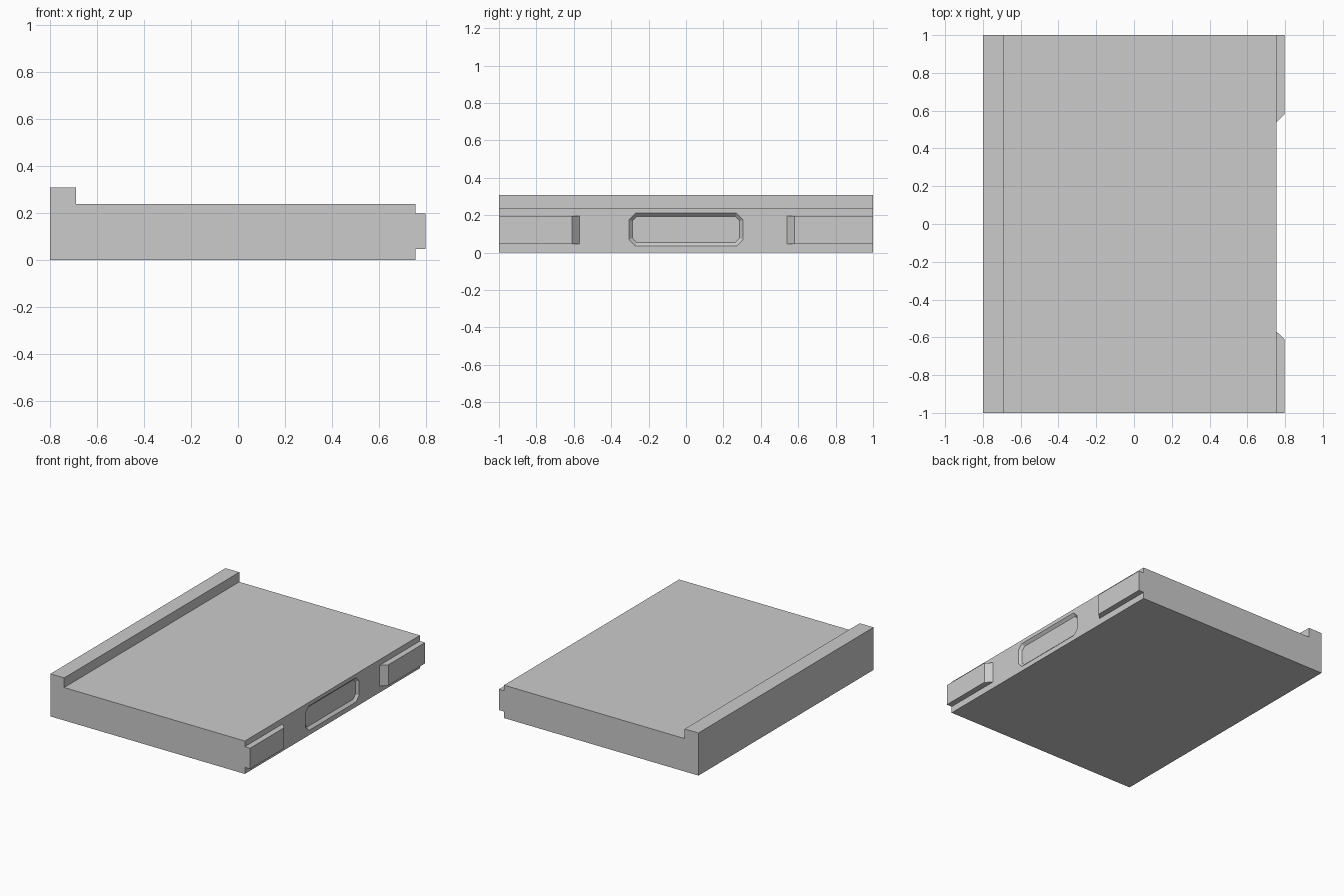
import bpy
import bmesh

cube = bpy.data.objects.get("Cube")
if cube:
    bpy.data.objects.remove(cube, do_unlink=True)

grey = bpy.data.materials.new("plain_grey")
grey.use_nodes = True
grey.diffuse_color = (0.6, 0.6, 0.6, 1)
grey.node_tree.nodes["Principled BSDF"].inputs["Base Color"].default_value = (0.6, 0.6, 0.6, 1)


def loft(name, ring_a, ring_b):
    """Closed solid between two matching rings of points."""
    bm = bmesh.new()
    a = [bm.verts.new(p) for p in ring_a]
    b = [bm.verts.new(p) for p in ring_b]
    bm.faces.new(a)
    bm.faces.new(b)
    for i in range(len(a)):
        j = (i + 1) % len(a)
        bm.faces.new((a[i], a[j], b[j], b[i]))
    bmesh.ops.recalc_face_normals(bm, faces=bm.faces)
    mesh = bpy.data.meshes.new(name)
    bm.to_mesh(mesh)
    bm.free()
    mesh.materials.append(grey)
    obj = bpy.data.objects.new(name, mesh)
    bpy.context.collection.objects.link(obj)
    return obj


LEFT, WALL, TAB = -0.8, 0.755, 0.797

# Slab with a raised lip along one long edge
profile = [(LEFT, 0), (WALL, 0), (WALL, 0.238), (-0.69, 0.238), (-0.69, 0.308), (LEFT, 0.308)]
body = loft("slab_body", [(x, -1, z) for x, z in profile], [(x, 1, z) for x, z in profile])

# Mitred side tabs at the two ends of the opposite edge
for name, end, inner in (("front_tab", -1, -0.57), ("back_tab", 1, 0.54)):
    outline = [(WALL, end), (TAB, end), (TAB, inner + end * 0.04), (WALL, inner)]
    loft(name, [(x, y, 0.047) for x, y in outline], [(x, y, 0.197) for x, y in outline])


# Shallow bevelled octagonal recess in the side wall
def octagon(x, grow):
    w, h, c = 0.305 + grow, 0.088 + grow, 0.035 + grow * 0.6
    pts = [(w, h - c), (w - c, h), (c - w, h), (-w, h - c),
           (-w, c - h), (c - w, -h), (w - c, -h), (w, c - h)]
    return [(x, y, 0.123 + z) for y, z in pts]


cutter = loft("recess_cutter", octagon(WALL - 0.018, -0.018), octagon(WALL + 0.018, 0.018))
cutter.hide_render = True
cut = body.modifiers.new("recess", "BOOLEAN")
cut.operation = "DIFFERENCE"
cut.solver = "EXACT"
cut.object = cutter
bpy.context.view_layer.objects.active = body
bpy.ops.object.modifier_apply(modifier=cut.name)
bpy.data.objects.remove(cutter, do_unlink=True)
